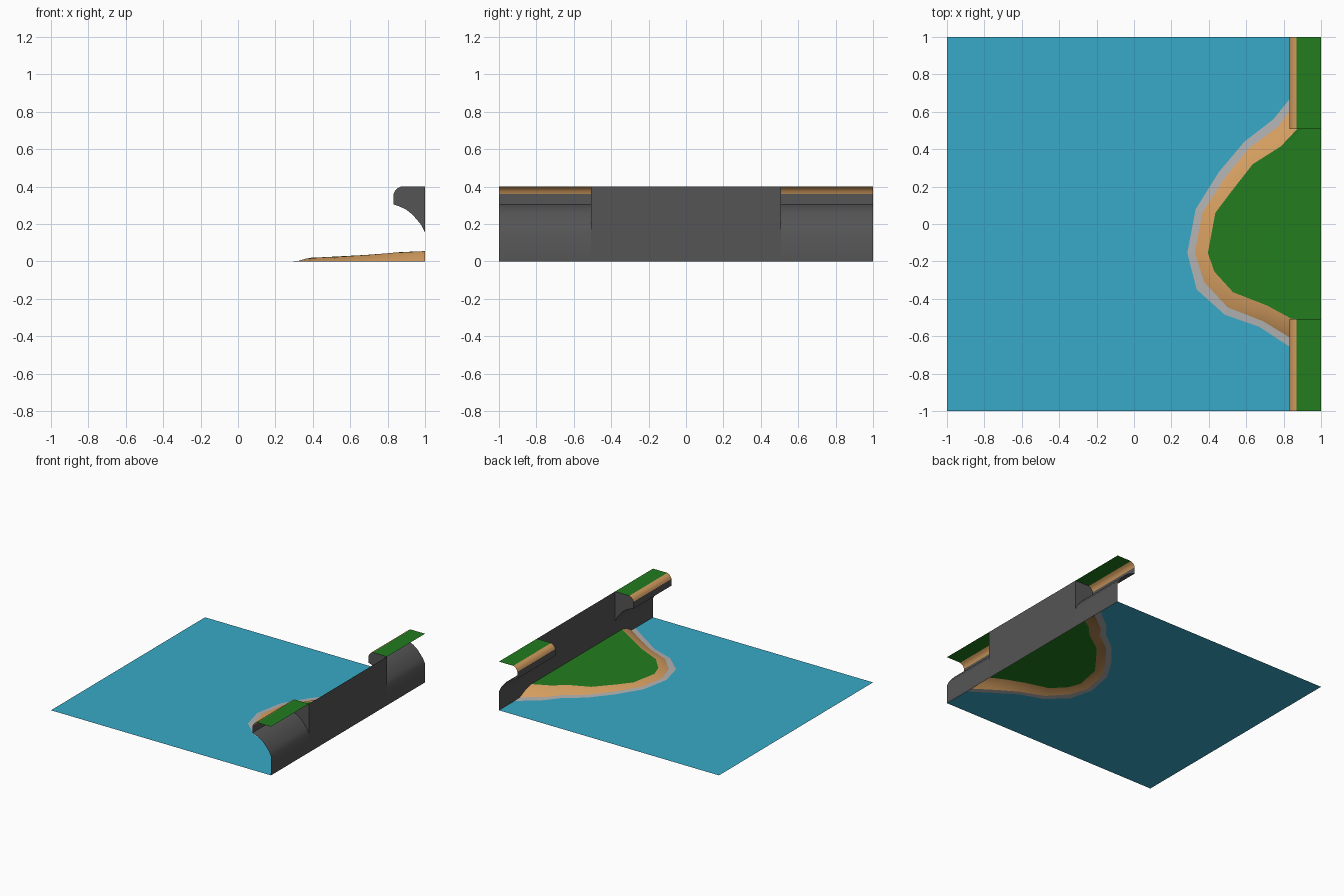
import bpy, bmesh

if "Cube" in bpy.data.objects:
    bpy.data.objects.remove(bpy.data.objects["Cube"])


def material(name, rgb):
    m = bpy.data.materials.new(name)
    m.diffuse_color = (*rgb, 1)
    m.use_nodes = True
    m.node_tree.nodes["Principled BSDF"].inputs["Base Color"].default_value = m.diffuse_color
    return m


WATER = material("water_blue", (0.04, 0.40, 0.58))
SAND = material("sand_orange", (0.68, 0.35, 0.12))
GRASS = material("grass_green", (0.016, 0.20, 0.013))
FOAM = material("foam_grey", (0.45, 0.45, 0.45))
ROCK = material("rock_grey", (0.09, 0.09, 0.09))


def make(name, polys, mat, smooth=False):
    bm = bmesh.new()
    for poly in polys:
        bm.faces.new([bm.verts.new(p) for p in poly])
    bmesh.ops.remove_doubles(bm, verts=bm.verts, dist=1e-4)
    big = [f for f in bm.faces if len(f.verts) > 4]
    bmesh.ops.triangulate(bm, faces=big)
    me = bpy.data.meshes.new(name)
    bm.to_mesh(me)
    bm.free()
    me.materials.append(mat)
    ob = bpy.data.objects.new(name, me)
    bpy.context.collection.objects.link(ob)
    if smooth:
        bpy.ops.object.select_all(action='DESELECT')
        ob.select_set(True)
        bpy.context.view_layer.objects.active = ob
        bpy.ops.object.shade_smooth_by_angle(angle=0.6)
    return ob


def sweep(profile, y0, y1):
    return [[(a[0], y0, a[1]), (a[0], y1, a[1]), (b[0], y1, b[1]), (b[0], y0, b[1])]
            for a, b in zip(profile, profile[1:])]


def strip(outer, inner):
    return [[outer[i], outer[i + 1], inner[i + 1], inner[i]] for i in range(len(outer) - 1)]


def ground(x):
    # height of the headland rising towards the cliff
    pts = [(0.39, 0.02), (0.55, 0.025), (0.7, 0.035), (0.93, 0.055), (1.0, 0.055)]
    for (xa, za), (xb, zb) in zip(pts, pts[1:]):
        if x <= xb:
            return za + (zb - za) * (x - xa) / (xb - xa)
    return 0.055


# Shoreline contours, from the +y end round the tip to the -y end
foam_line = [(1, .80), (.83, .665), (.745, .56), (.59, .44), (.455, .28), (.33, .08),
             (.285, -.155), (.335, -.35), (.485, -.485), (.67, -.55), (.83, -.655), (1, -.77)]
sand_line = [(1, .73), (.83, .60), (.77, .52), (.61, .40), (.485, .245), (.365, .06),
             (.325, -.155), (.375, -.31), (.50, -.445), (.69, -.52), (.83, -.605), (1, -.72)]
grass_line = [(1, .58), (.87, .505), (.785, .415), (.635, .32), (.51, .16), (.435, .06),
              (.395, -.155), (.43, -.255), (.53, -.365), (.71, -.435), (.83, -.50), (1, -.60)]
foam3 = [(x, y, 0) for x, y in foam_line]
sand3 = [(x, y, .003) for x, y in sand_line]
grass3 = [(x, y, ground(x)) for x, y in grass_line]
mid3 = [((a[0] + b[0]) / 2, (a[1] + b[1]) / 2, b[2] * .7) for a, b in zip(sand3, grass3)]

# Water, foam, sand slope and grass form one continuous surface
make("water", [[(1, 1, 0), (-1, 1, 0), (-1, -1, 0), (1, -1, 0)] + foam3[::-1]], WATER)
make("foam", strip(foam3, sand3), FOAM)
make("beach", strip(sand3, mid3) + strip(mid3, grass3), SAND, True)
make("headland_grass", [grass3], GRASS)

# Overhanging cliff on both sides of the gap
G = 0.507
rim = [(.87, .40), (.85, .39), (.838, .375), (.832, .36)]
rock = [(.832, .36), (.832, .305), (.86, .295), (.895, .28), (.93, .253),
        (.955, .225), (.98, .195), (1, .155)]
section = [(1, .40)] + rim + rock[1:]
for side, y0, y1 in (("left", -1, -G), ("right", G, 1)):
    inner = G if y0 > 0 else -G
    cap = [(x, inner, z) for x, z in section]
    if y0 < 0:
        cap.reverse()
    make("cliff_grass_" + side, sweep([(1, .40), (.87, .40)], y0, y1), GRASS)
    make("cliff_rim_" + side, sweep(rim, y0, y1), SAND, True)
    make("cliff_face_" + side, sweep(rock + [(1, 0)], y0, y1), ROCK, True)
    make("cliff_end_" + side, [cap], ROCK)

# Flat back wall behind the headland
make("back_wall", sweep([(1, .40), (1, 0)], -G, G), ROCK)
